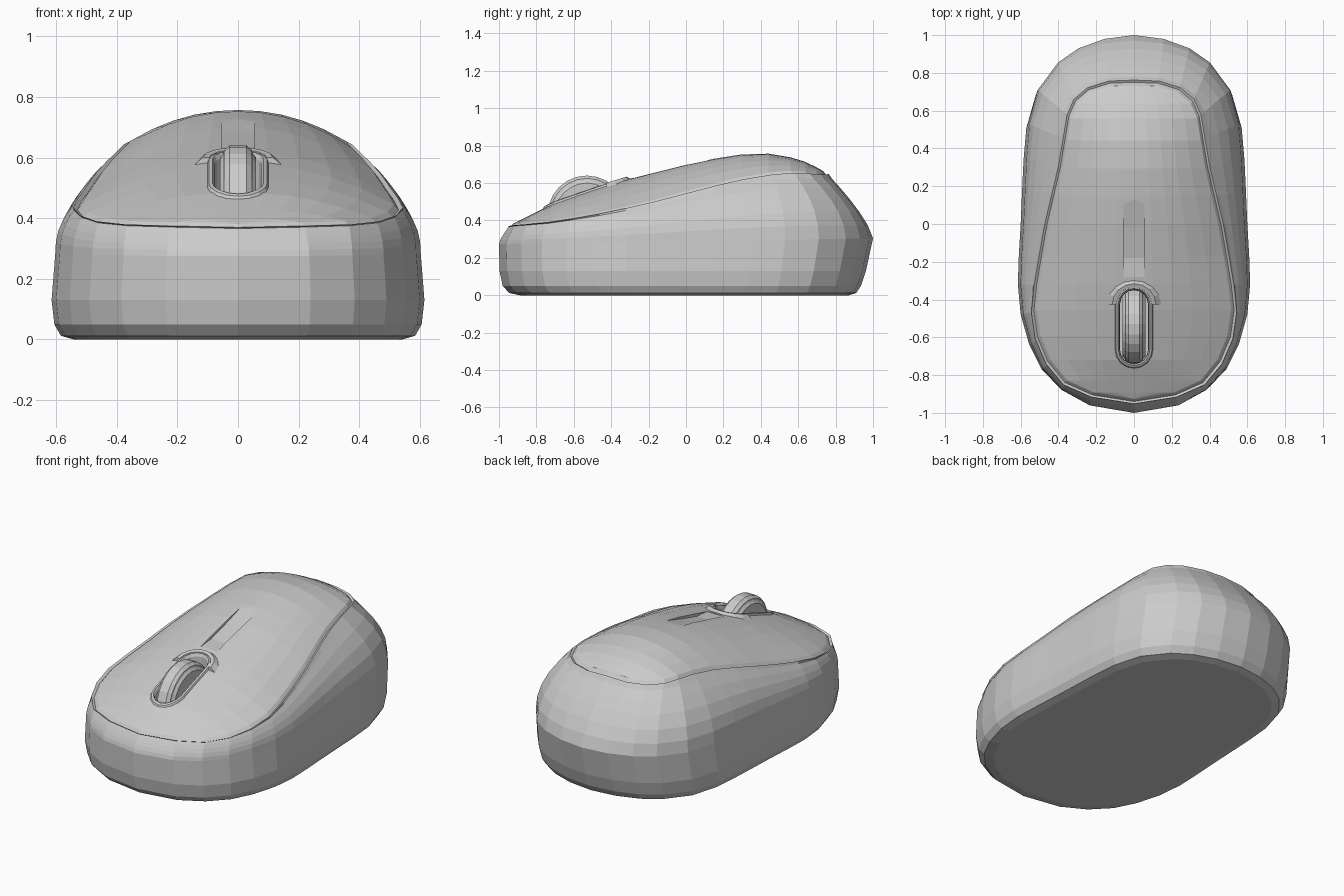
import bpy, bmesh, math
from mathutils import Vector

if "Cube" in bpy.data.objects:
    bpy.data.objects.remove(bpy.data.objects["Cube"])

# half outlines from back to front: widest plan outline, and the top-shell seam (x, y, z)
SIDE = [(0, 1), (.16, .98), (.30, .93), (.41, .855), (.52, .71), (.57, .53), (.585, .35),
        (.593, .17), (.60, 0), (.61, -.17), (.615, -.32), (.60, -.48), (.555, -.64),
        (.49, -.77), (.385, -.88), (.24, -.96), (0, -1)]
SEAM = [(0, .75, .655), (.13, .745, .65), (.24, .71, .65), (.31, .65, .655), (.345, .57, .66),
        (.365, .45, .65), (.39, .3, .625), (.425, .15, .59), (.46, 0, .55), (.49, -.17, .505),
        (.515, -.32, .47), (.53, -.46, .44), (.51, -.6, .415), (.455, -.73, .395),
        (.365, -.84, .385), (.22, -.905, .38), (0, -.94, .375)]
SPINE = [(-.94, .375), (-.72, .485), (-.5, .565), (-.3, .625), (0, .70), (.2, .74),
         (.35, .76), (.5, .755), (.65, .71), (.75, .655)]


def spine_z(y):
    for (y0, z0), (y1, z1) in zip(SPINE, SPINE[1:]):
        if y <= y1:
            return z0 + (z1 - z0) * (y - y0) / (y1 - y0)
    return SPINE[-1][1]


def finish(bm, name):
    bmesh.ops.remove_doubles(bm, verts=bm.verts, dist=.0005)
    bmesh.ops.recalc_face_normals(bm, faces=bm.faces)
    me = bpy.data.meshes.new(name)
    bm.to_mesh(me)
    bm.free()
    ob = bpy.data.objects.new(name, me)
    bpy.context.collection.objects.link(ob)
    return ob


def bridge(bm, a, b):
    n = len(a)
    for i in range(n):
        bm.faces.new((a[i], a[(i + 1) % n], b[(i + 1) % n], b[i]))


def mirrored(half):
    return half + [(-x, y, z) for x, y, z in half[-2:0:-1]]


def loft(bm, loops):
    rings = [[bm.verts.new(p) for p in loop] for loop in loops]
    for a, b in zip(rings, rings[1:]):
        bridge(bm, a, b)
    return rings


# body: base, wall, seam groove
def scaled(sx, back, front, z):
    return [(x * sx, y * (back if y > 0 else front), z) for x, y in SIDE]


def wall(v):
    out = []
    for (x, y), (sx, sy, sz) in zip(SIDE, SEAM):
        x *= .98
        u = v ** (1.35 + 1.0 * (x / .6) ** 2)
        z0 = .29 + .015 * y
        out.append((x + (sx - x) * u, y + (sy - y) * u, z0 + (sz - z0) * v))
    return out


def inset(d, dz):
    out = []
    for x, y, z in SEAM:
        k = 1 - d / .45
        out.append((x * k, -.1 + (y + .1) * (1 - d / .85), z + dz))
    return out


halves = [scaled(.88, .87, .89, 0), scaled(.95, .91, .945, .012), scaled(.985, .935, .98, .05),
          scaled(1, .962, .997, .13), wall(0), wall(.2), wall(.4), wall(.6), wall(.78),
          wall(.91), inset(-.012, -.005), inset(0, -.012), inset(.014, .006)]
bm = bmesh.new()
rings = loft(bm, [mirrored(h) for h in halves])
bm.faces.new(rings[0])

# body: crowned top shell, one row per seam point pair
COLS = 10
rows = []
for x, y, z in halves[-1]:
    top = max(spine_z(y), z)
    if x == 0:
        rows.append([bm.verts.new((0, y, z))] * (COLS + 1))
    else:
        f = [2 * c / COLS - 1 for c in range(COLS + 1)]
        rows.append([bm.verts.new((x * t, y, top - (top - z) * abs(t) ** 2.1)) for t in f])
for a, b in zip(rows, rows[1:]):
    for c in range(COLS):
        quad = list(dict.fromkeys((a[c], a[c + 1], b[c + 1], b[c])))
        bm.faces.new(quad)
body = finish(bm, "body")


# stadium loop following the top surface
def stadium(r, dz=None, z=0, y0=-.665, y1=-.425, n=8):
    pts = []
    for cy, start in ((y1, 0), (y0, math.pi)):
        for i in range(n + 1):
            a = start + math.pi * i / n
            x, y = r * math.cos(a), cy + r * math.sin(a)
            pts.append((x, y, z if dz is None else spine_z(y) + dz))
    return pts


def cut(cutter):
    cutter.hide_render = True
    mod = body.modifiers.new("cut", 'BOOLEAN')
    mod.operation = 'DIFFERENCE'
    mod.solver = 'EXACT'
    mod.object = cutter
    bpy.context.view_layer.objects.active = body
    bpy.ops.object.modifier_apply(modifier=mod.name)
    bpy.data.objects.remove(cutter)


# wheel slot
bm = bmesh.new()
r = loft(bm, [stadium(.08, z=.25), stadium(.08, z=.8)])
bm.faces.new(r[0])
bm.faces.new(r[1])
cut(finish(bm, "slot_cutter"))

# tapered groove behind the wheel
bm = bmesh.new()
r = loft(bm, [[(s * .055, y, spine_z(y) + d) for s, d in ((-1, lo), (1, lo), (1, .1), (-1, .1))]
              for y, lo in ((-.28, -.004), (-.18, -.02), (-.02, -.016), (.14, .001))])
bm.faces.new(r[0])
bm.faces.new(r[-1])
cut(finish(bm, "groove_cutter"))

# rim round the slot
bm = bmesh.new()
loft(bm, [stadium(.104, -.012), stadium(.096, .008), stadium(.084, .01),
          stadium(.076, -.005), stadium(.074, -.12)])
finish(bm, "slot_rim")

# raised collar at the back of the slot
bm = bmesh.new()
prev = None
for i in range(9):
    a = math.pi * i / 8
    ring = []
    for rad, dz in ((.09, -.02), (.095, .012), (.115, .014), (.145, -.012)):
        x, y = rad * math.cos(a), -.425 + rad * math.sin(a) * .95
        ring.append(bm.verts.new((x, y, spine_z(y) + dz)))
    if prev:
        bridge(bm, prev, ring)
    else:
        bm.faces.new(ring)
    prev = ring
bm.faces.new(prev)
finish(bm, "slot_collar")

# scroll wheel: lathed tread with stepped hubs
bm = bmesh.new()
profile = [(-.06, .10), (-.06, .17), (-.048, .185), (-.046, .195), (-.028, .21),
           (.028, .21), (.046, .195), (.048, .185), (.06, .17), (.06, .10)]
N = 24
loops = [[(x, -.53 + rad * math.cos(2 * math.pi * i / N), .43 + rad * math.sin(2 * math.pi * i / N))
          for i in range(N)] for x, rad in profile]
r = loft(bm, loops)
bm.faces.new(r[0])
bm.faces.new(r[-1])
finish(bm, "scroll_wheel")
